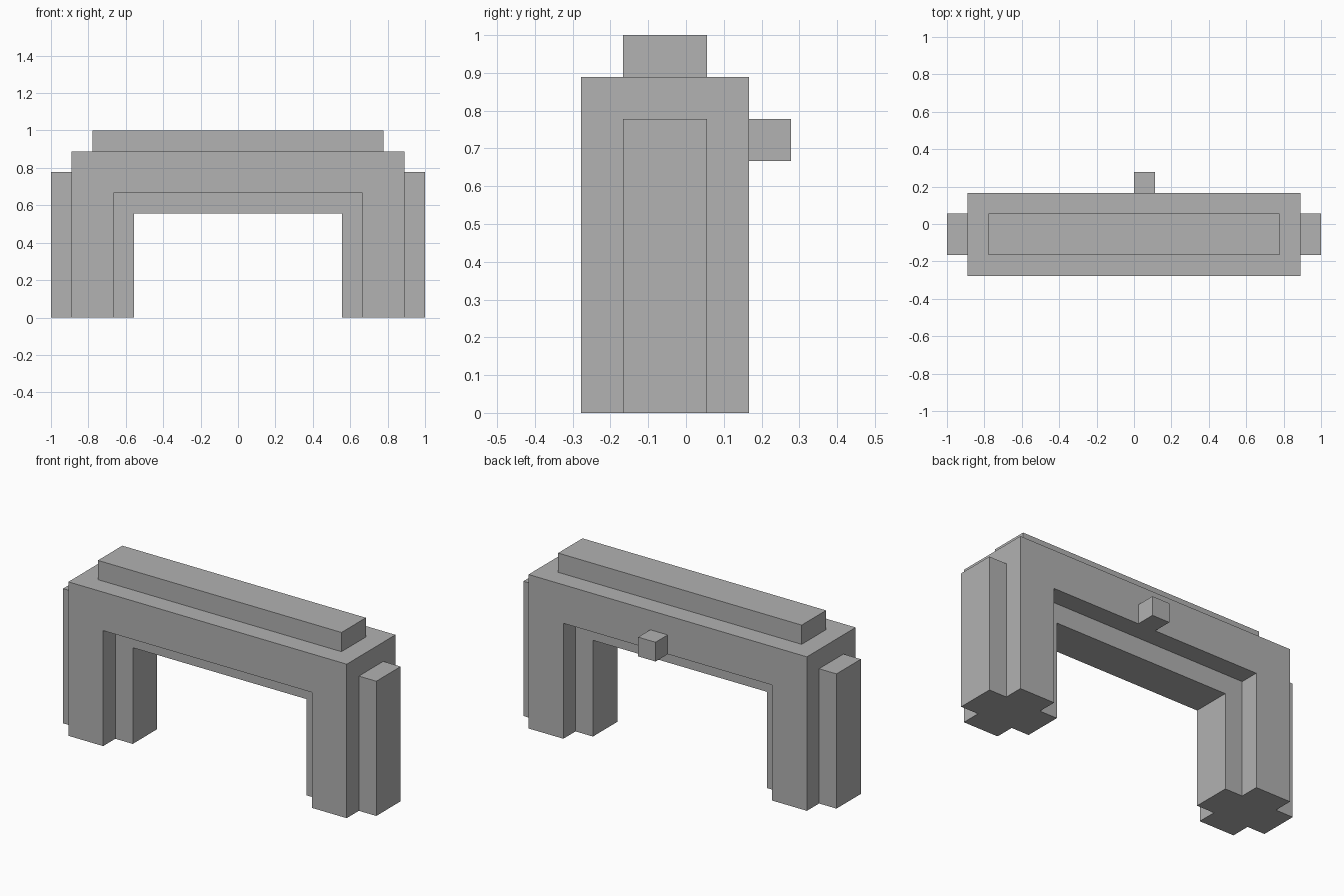
import bpy
import bmesh

U = 1 / 9  # one block of the model's grid

cube = bpy.data.objects.get("Cube")
if cube:
    bpy.data.objects.remove(cube, do_unlink=True)

grey = bpy.data.materials.new("stone grey")
color = (0.445, 0.445, 0.445, 1)
grey.use_nodes = True
grey.diffuse_color = color
grey.node_tree.nodes["Principled BSDF"].inputs["Base Color"].default_value = color


def extrude_profile(name, profile, y0, y1):
    """Extrude an x-z outline, given in blocks, from y0 to y1."""
    bm = bmesh.new()
    face = bm.faces.new([bm.verts.new((x * U, y0 * U, z * U)) for x, z in profile])
    result = bmesh.ops.extrude_face_region(bm, geom=[face])
    moved = [v for v in result["geom"] if isinstance(v, bmesh.types.BMVert)]
    bmesh.ops.translate(bm, verts=moved, vec=(0, (y1 - y0) * U, 0))
    bmesh.ops.recalc_face_normals(bm, faces=bm.faces)
    mesh = bpy.data.meshes.new(name)
    bm.to_mesh(mesh)
    bm.free()
    mesh.materials.append(grey)
    obj = bpy.data.objects.new(name, mesh)
    bpy.context.collection.objects.link(obj)
    return obj


def arch(outer, top, inner, opening):
    """Outline of a square arch standing on the ground."""
    half = [(inner, opening), (inner, 0), (outer, 0), (outer, top)]
    return half + [(-x, z) for x, z in reversed(half)]


def block(x0, x1, z0, z1):
    return [(x0, z0), (x1, z0), (x1, z1), (x0, z1)]


# Wide main arch and the narrower lining inside its opening
extrude_profile("main_arch", arch(8, 8, 6, 6), -2.5, 1.5)
extrude_profile("inner_lining", arch(6, 6, 5, 5), -1.5, 0.5)

# Ridge on top and a buttress on each end
extrude_profile("top_ridge", block(-7, 7, 8, 9), -1.5, 0.5)
extrude_profile("left_buttress", block(8, 9, 0, 7), -1.5, 0.5)
extrude_profile("right_buttress", block(-9, -8, 0, 7), -1.5, 0.5)

# Small knob on the back, just left of centre
extrude_profile("back_knob", block(0, 1, 6, 7), 1.5, 2.5)
